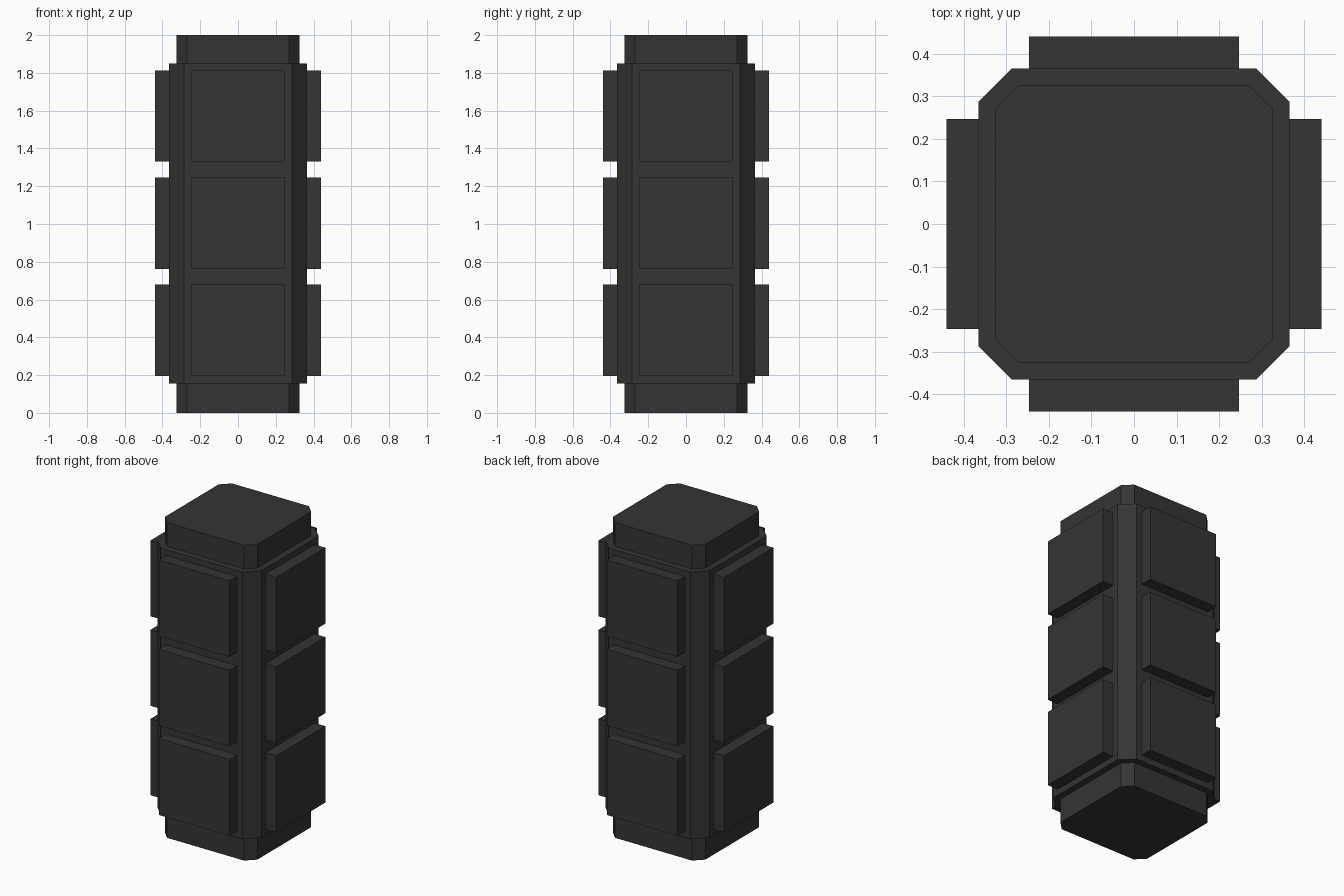
import bpy, bmesh, math
from mathutils import Matrix

if "Cube" in bpy.data.objects:
    bpy.data.objects.remove(bpy.data.objects["Cube"])

mat = bpy.data.materials.new("charcoal")
mat.diffuse_color = (0.035, 0.035, 0.035, 1)
mat.use_nodes = True
mat.node_tree.nodes["Principled BSDF"].inputs["Base Color"].default_value = mat.diffuse_color


def finish(name, bm):
    bmesh.ops.recalc_face_normals(bm, faces=bm.faces)
    me = bpy.data.meshes.new(name)
    bm.to_mesh(me)
    bm.free()
    me.materials.append(mat)
    ob = bpy.data.objects.new(name, me)
    bpy.context.collection.objects.link(ob)
    return ob


def ring(bm, half, flat, z):
    """Square outline with cut corners; flat is the half width of each side."""
    pts = [(half, -flat), (half, flat), (flat, half), (-flat, half),
           (-half, flat), (-half, -flat), (-flat, -half), (flat, -half)]
    return [bm.verts.new((x, y, z)) for x, y in pts]


# Pillar: stepped column with narrow ends and a wider middle
END, MID = (0.325, 0.27), (0.365, 0.287)
bm = bmesh.new()
rings = [ring(bm, *size, z) for size, z in
         ((END, 0), (END, 0.155), (MID, 0.155), (MID, 1.85), (END, 1.85), (END, 2))]
for a, b in zip(rings, rings[1:]):
    for i in range(8):
        j = (i + 1) % 8
        bm.faces.new((a[i], a[j], b[j], b[i]))
bm.faces.new(rings[0])
bm.faces.new(rings[-1])
finish("pillar_body", bm)

# Raised panels: three on each of the four sides
for side in range(4):
    turn = Matrix.Rotation(side * math.pi / 2, 4, 'Z')
    for row, (z0, z1) in enumerate(((0.195, 0.68), (0.762, 1.245), (1.33, 1.812))):
        bm = bmesh.new()
        place = (turn @ Matrix.Translation((0, -0.4, (z0 + z1) / 2))
                 @ Matrix.Diagonal((0.494, 0.08, z1 - z0, 1)))
        bmesh.ops.create_cube(bm, size=1, matrix=place)
        finish(f"panel_side{side + 1}_row{row + 1}", bm)
